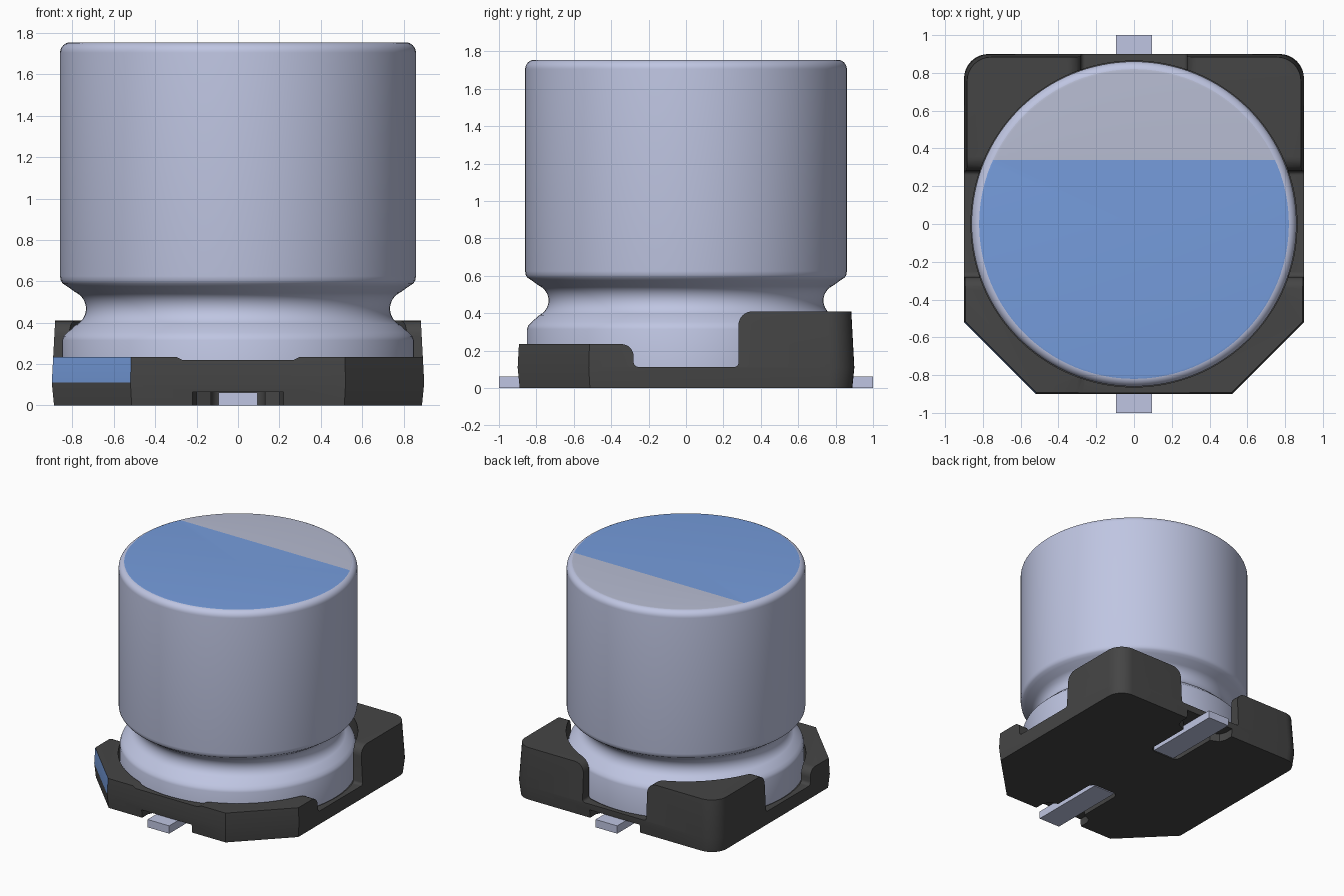
import bpy, bmesh, math
from mathutils import Matrix, Vector

cube = bpy.data.objects.get("Cube")
if cube:
    bpy.data.objects.remove(cube, do_unlink=True)


def material(name, rgb):
    m = bpy.data.materials.new(name)
    m.use_nodes = True
    m.diffuse_color = (*rgb, 1)
    m.node_tree.nodes["Principled BSDF"].inputs["Base Color"].default_value = (*rgb, 1)
    return m


ALUMINIUM = material("aluminium", (0.52, 0.56, 0.76))
SILVER = material("top silver", (0.47, 0.50, 0.64))
BLUE = material("marking blue", (0.18, 0.335, 0.72))
BLACK = material("black plastic", (0.06, 0.06, 0.06))


def make_object(name, bm, *mats):
    bmesh.ops.recalc_face_normals(bm, faces=bm.faces)
    mesh = bpy.data.meshes.new(name)
    bm.to_mesh(mesh)
    bm.free()
    for m in mats:
        mesh.materials.append(m)
    obj = bpy.data.objects.new(name, mesh)
    bpy.context.collection.objects.link(obj)
    return obj


def activate(obj):
    bpy.ops.object.select_all(action='DESELECT')
    obj.select_set(True)
    bpy.context.view_layer.objects.active = obj


def smooth(obj, degrees=30):
    activate(obj)
    bpy.ops.object.shade_smooth_by_angle(angle=math.radians(degrees))


def arc(cx, cy, r, a0, a1, n):
    """Points on an arc, angles in degrees."""
    angles = [math.radians(a0 + (a1 - a0) * i / n) for i in range(n + 1)]
    return [(cx + r * math.cos(a), cy + r * math.sin(a)) for a in angles]


def loft(name, rings, *mats):
    """Solid through matching rings of 3D points."""
    bm = bmesh.new()
    loops = [[bm.verts.new(p) for p in ring] for ring in rings]
    for a, b in zip(loops, loops[1:]):
        for i in range(len(a)):
            j = (i + 1) % len(a)
            bm.faces.new((a[i], a[j], b[j], b[i]))
    bm.faces.new(loops[0])
    bm.faces.new(loops[-1])
    return make_object(name, bm, *mats)


def prism(name, pts, lo, hi, axis, *mats):
    """Extrude a 2D outline along an axis."""
    place = {'X': lambda p, h: (h, p[0], p[1]),
             'Y': lambda p, h: (p[0], h, p[1]),
             'Z': lambda p, h: (p[0], p[1], h)}[axis]
    return loft(name, [[place(p, h) for p in pts] for h in (lo, hi)], *mats)


def boolean(target, cutter, operation='DIFFERENCE'):
    mod = target.modifiers.new("cut", 'BOOLEAN')
    mod.operation, mod.solver, mod.object = operation, 'EXACT', cutter
    activate(target)
    bpy.ops.object.modifier_apply(modifier=mod.name)
    bpy.data.objects.remove(cutter, do_unlink=True)


# Plastic base: chamfered front corners, rounded back corners, slight draft
outline = [(-0.52, -0.9), (0.52, -0.9), (0.9, -0.52)]
outline += arc(0.77, 0.77, 0.13, 0, 90, 8) + arc(-0.77, 0.77, 0.13, 90, 180, 8)
outline.append((-0.9, -0.52))
base = loft("base", [[(x * s, y * s, z) for x, y in outline]
                     for z, s in ((0, 0.988), (0.11, 1), (0.41, 0.982))], BLACK, BLUE)

# Stepped side silhouette: low front walls, open sides, tall back posts
FLOOR = 0.113
steps = [(-1.1, -0.1), (-1.1, 0.235)]
steps += arc(-0.345, 0.17, 0.065, 90, 0, 6) + arc(-0.255, FLOOR + 0.025, 0.025, 180, 270, 4)
steps += arc(0.26, FLOOR + 0.02, 0.02, 270, 360, 4) + arc(0.355, 0.335, 0.075, 180, 90, 6)
steps += [(1.1, 0.41), (1.1, -0.1)]
steps = [(y, z + 0.02 if z > 0.4 and y > 0.35 and y > 1 else z) for y, z in steps]
boolean(base, prism("side_profile", steps, -1.2, 1.2, 'X'), 'INTERSECT')

# Gap between the back posts, with rounded shoulders
half = arc(0.26, FLOOR + 0.02, 0.02, 270, 360, 4) + arc(0.355, 0.335, 0.075, 180, 90, 6)
half.append((0.355, 0.6))
gap = half + [(-x, z) for x, z in reversed(half)]
boolean(base, prism("back_gap", gap, 0.4, 1.2, 'Y'))

# Shallow dip in the front wall
dip = [(-0.31, 0.24), (-0.27, 0.22), (0.27, 0.22), (0.31, 0.24)]
boolean(base, prism("front_dip", dip, -1.2, -0.5, 'Y'))

# Round seat for the can
boolean(base, prism("seat", arc(0, 0, 0.863, 0, 358.125, 191)[:192], 0.105, 0.6, 'Z'))

# Terminals and the slots they lie in
for side, word in ((-1, "front"), (1, "back")):
    slot = [(0.22, 1.1), (0.22, 0.82), (0.2, 0.77), (0.13, 0.74)]
    slot += arc(0.08, 0.39, 0.05, 0, -90, 4)
    slot += [(-x, y) for x, y in reversed(slot)]
    slot = [(x, y * side) for x, y in slot]
    boolean(base, prism("slot", slot, -0.1, 0.065, 'Z'))
    strip = [(-0.095, side * 0.35), (0.095, side * 0.35), (0.095, side), (-0.095, side)]
    prism(word + "_terminal", strip, 0, 0.062, 'Z', ALUMINIUM)

# Polarity mark on the upper half of one chamfer
for face in base.data.polygons:
    n = face.normal
    marked = n.x < -0.6 and n.y < -0.6 and face.center.z > 0.11
    on_edge = (face.center.x + face.center.y) < -1.36
    face.material_index = 1 if marked and on_edge else 0
smooth(base)

# Can: lathed profile with crimped neck and rolled top edge
profile = [(0, 0.106), (0.85, 0.106), (0.85, 0.315), (0.843, 0.335), (0.825, 0.353)]
profile += arc(0.822, 0.468, 0.087, 245, 115, 16)
profile += [(0.825, 0.575), (0.848, 0.59), (0.857, 0.605), (0.86, 0.625)]
profile += arc(0.81, 1.705, 0.05, 0, 90, 8) + [(0, 1.755)]
bm = bmesh.new()
verts = [bm.verts.new((r, 0, z)) for r, z in profile]
edges = [bm.edges.new(pair) for pair in zip(verts, verts[1:])]
bmesh.ops.spin(bm, geom=verts + edges, cent=(0, 0, 0), axis=(0, 0, 1),
               angle=math.tau, steps=128, use_duplicate=False)
bmesh.ops.remove_doubles(bm, verts=bm.verts, dist=0.0005)

# Split the flat top along the marking line and colour both parts
LINE = 0.34
top = [f for f in bm.faces if f.calc_center_median().z > 1.7545]
geom = top + list({e for f in top for e in f.edges}) + list({v for f in top for v in f.verts})
bmesh.ops.bisect_plane(bm, geom=geom, plane_co=(0, LINE, 0), plane_no=(0, 1, 0))
for f in bm.faces:
    c = f.calc_center_median()
    if c.z > 1.7545:
        f.material_index = 1 if c.y > LINE else 2
can = make_object("can", bm, ALUMINIUM, SILVER, BLUE)
smooth(can, 40)
